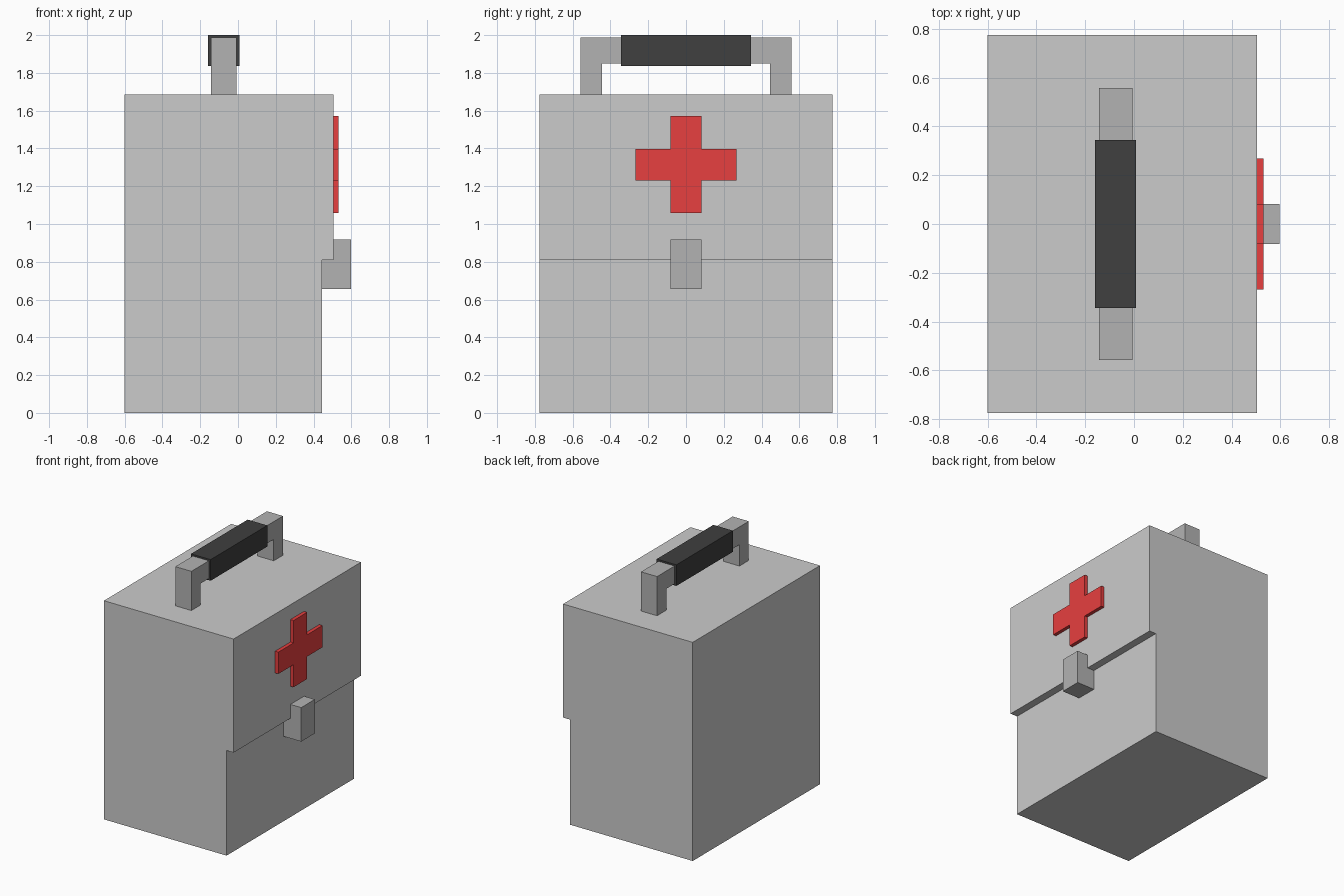
import bpy, bmesh
from mathutils import Vector

if "Cube" in bpy.data.objects:
    bpy.data.objects.remove(bpy.data.objects["Cube"])


def material(name, rgb):
    m = bpy.data.materials.new(name)
    m.diffuse_color = (*rgb, 1)
    m.use_nodes = True
    m.node_tree.nodes["Principled BSDF"].inputs["Base Color"].default_value = m.diffuse_color
    return m


red = material("red", (0.8, 0.05, 0.05))
black = material("black", (0.05, 0.05, 0.05))
dark_grey = material("dark_grey", (0.45, 0.45, 0.45))


def prism(name, outline, axis, lo, hi, mat=None):
    """Extrude a closed outline along x (outline is y,z) or y (outline is x,z)."""
    place = (lambda a, b: (lo, a, b)) if axis == "x" else (lambda a, b: (a, lo, b))
    bm = bmesh.new()
    face = bm.faces.new([bm.verts.new(place(a, b)) for a, b in outline])
    out = bmesh.ops.extrude_face_region(bm, geom=[face], use_keep_orig=True)
    moved = [v for v in out["geom"] if isinstance(v, bmesh.types.BMVert)]
    step = Vector((hi - lo, 0, 0)) if axis == "x" else Vector((0, hi - lo, 0))
    bmesh.ops.translate(bm, verts=moved, vec=step)
    bmesh.ops.recalc_face_normals(bm, faces=bm.faces)
    mesh = bpy.data.meshes.new(name)
    bm.to_mesh(mesh)
    bm.free()
    obj = bpy.data.objects.new(name, mesh)
    bpy.context.collection.objects.link(obj)
    if mat:
        mesh.materials.append(mat)
    return obj


def mirrored(half):
    """Complete a (y, z) half outline by reflecting it across y = 0."""
    return half + [(-y, z) for y, z in reversed(half)]


def rect(a0, a1, b0, b1):
    return [(a0, b0), (a1, b0), (a1, b1), (a0, b1)]


# Case with the upper half overhanging on the latch side
prism("case_body", [(-0.6, 0), (0.445, 0), (0.445, 0.81), (0.505, 0.81),
                    (0.505, 1.685), (-0.6, 1.685)], "y", -0.775, 0.775)

# Latch across the step
prism("latch", rect(-0.083, 0.083, 0.655, 0.917), "x", 0.445, 0.597, dark_grey)

# Raised cross
prism("cross_emblem", mirrored([(0.083, 1.057), (0.083, 1.23), (0.268, 1.23),
                                (0.268, 1.398), (0.083, 1.398), (0.083, 1.571)]),
      "x", 0.505, 0.532, red)

# Carrying handle and its grip
prism("handle", mirrored([(0.445, 1.85), (0.445, 1.685), (0.558, 1.685), (0.558, 1.987)]),
      "x", -0.144, -0.007, dark_grey)
prism("handle_grip", rect(-0.345, 0.345, 1.837, 2.0), "x", -0.159, 0.008, black)
